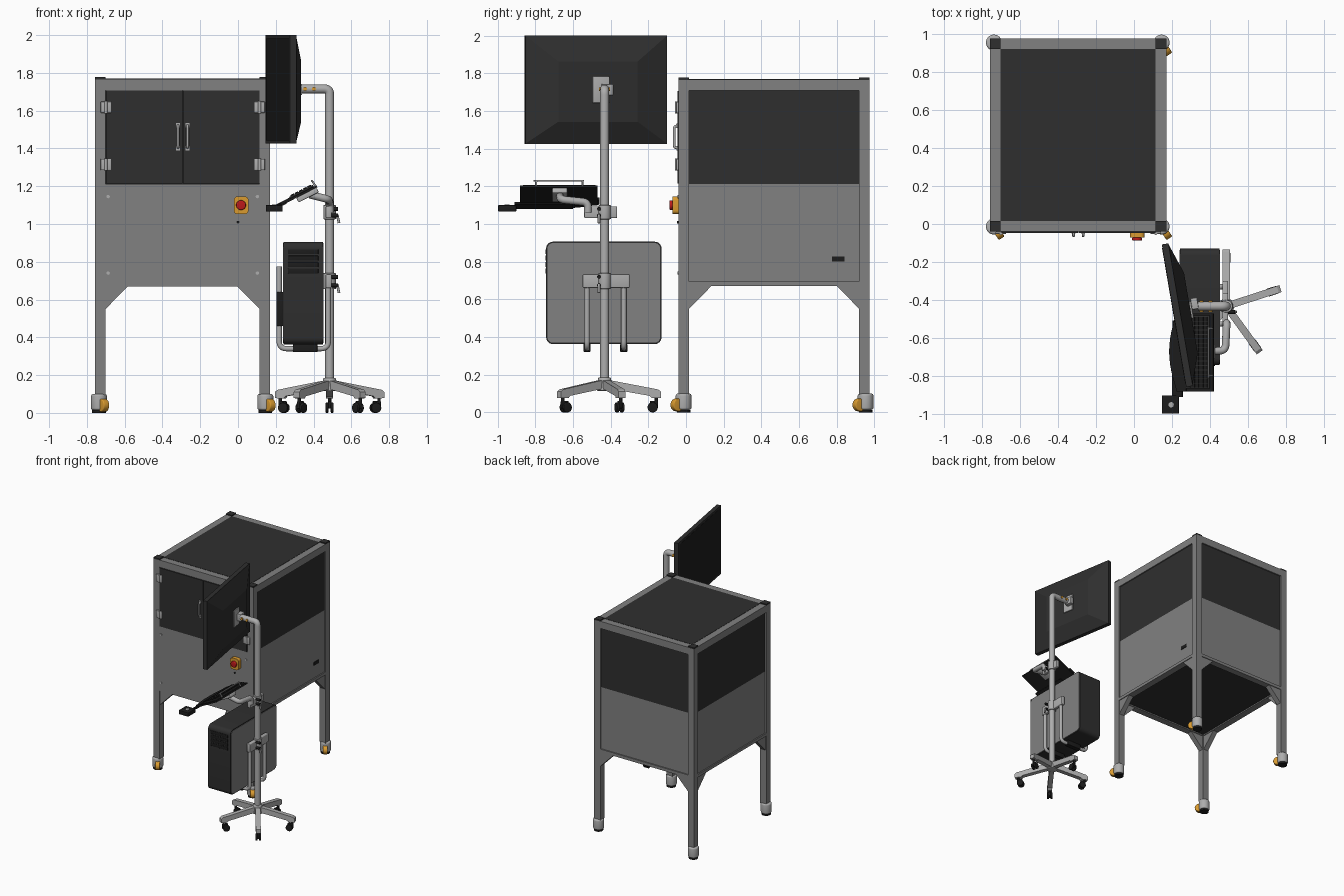
import bpy, bmesh, math
from math import sin, cos, pi, radians
from mathutils import Vector, Matrix

if "Cube" in bpy.data.objects:
    bpy.data.objects.remove(bpy.data.objects["Cube"])


def material(name, r, g, b):
    m = bpy.data.materials.new(name)
    m.diffuse_color = (r, g, b, 1)
    m.use_nodes = True
    m.node_tree.nodes["Principled BSDF"].inputs["Base Color"].default_value = m.diffuse_color
    return m


FRAME = material("frame_grey", .22, .22, .22)
LIGHT = material("light_grey", .42, .42, .42)
DARK = material("dark_panel", .028, .028, .028)
BLACK = material("black", .012, .012, .012)
ORANGE = material("orange", .7, .33, .03)
RED = material("red", .5, .01, .01)
I4 = Matrix.Identity(4)


def finish(name, bm, mat, M=I4, smooth=False):
    bmesh.ops.recalc_face_normals(bm, faces=bm.faces)
    me = bpy.data.meshes.new(name)
    bm.to_mesh(me)
    bm.free()
    me.transform(M)
    me.materials.append(mat)
    ob = bpy.data.objects.new(name, me)
    bpy.context.collection.objects.link(ob)
    if smooth:
        bpy.ops.object.select_all(action='DESELECT')
        ob.select_set(True)
        bpy.context.view_layer.objects.active = ob
        bpy.ops.object.shade_smooth_by_angle(angle=radians(35))
    return ob


def add_box(bm, lo, hi):
    lo, hi = Vector(lo), Vector(hi)
    return bmesh.ops.create_cube(bm, size=1, matrix=Matrix.Translation((lo + hi) / 2) @ Matrix.Diagonal((*(hi - lo), 1)))


def box(name, lo, hi, mat, bevel=0, M=I4):
    bm = bmesh.new()
    add_box(bm, lo, hi)
    if bevel:
        bmesh.ops.bevel(bm, geom=bm.edges[:], offset=bevel, segments=3, profile=.5, affect='EDGES')
    return finish(name, bm, mat, M, bevel > 0)


def cyl(name, p, q, r, mat, bevel=0, r2=None, n=32, M=I4):
    p, q = Vector(p), Vector(q)
    d = q - p
    bm = bmesh.new()
    T = Matrix.Translation((p + q) / 2) @ d.to_track_quat('Z', 'Y').to_matrix().to_4x4()
    bmesh.ops.create_cone(bm, cap_ends=True, segments=n, radius1=r, radius2=r if r2 is None else r2, depth=d.length, matrix=T)
    if bevel:
        rims = [e for e in bm.edges if any(len(f.verts) > 4 for f in e.link_faces)]
        bmesh.ops.bevel(bm, geom=rims, offset=bevel, segments=4, profile=.5, affect='EDGES')
    return finish(name, bm, mat, M, True)


def prism(name, pts, axis, a, b, mat, M=I4, smooth=False):
    """Extrude a 2D outline along x ('x': pts are y,z) or y ('y': pts are x,z) or z."""
    put = {'x': lambda u, v, w: (w, u, v), 'y': lambda u, v, w: (u, w, v), 'z': lambda u, v, w: (u, v, w)}[axis]
    bm = bmesh.new()
    f = bm.faces.new([bm.verts.new(put(u, v, a)) for u, v in pts])
    ex = bmesh.ops.extrude_face_region(bm, geom=[f])
    move = Vector(put(0, 0, b - a))
    bmesh.ops.translate(bm, vec=move, verts=[g for g in ex['geom'] if isinstance(g, bmesh.types.BMVert)])
    return finish(name, bm, mat, M, smooth)


def round_rect(u0, v0, u1, v1, r, n=6):
    corners = [(u1 - r, v1 - r), (u0 + r, v1 - r), (u0 + r, v0 + r), (u1 - r, v0 + r)]
    return [(cu + r * cos(pi / 2 * (k + i / n)), cv + r * sin(pi / 2 * (k + i / n)))
            for k, (cu, cv) in enumerate(corners) for i in range(n + 1)]


def tube(name, pts, r, bend, mat):
    """Round pipe along a path whose corners are rounded by bend."""
    pts = [Vector(p) for p in pts]
    path = [pts[0]]
    for a, b, c in zip(pts, pts[1:], pts[2:]):
        s, e = b + (a - b).normalized() * bend, b + (c - b).normalized() * bend
        path += [s * (1 - t) ** 2 + b * 2 * t * (1 - t) + e * t * t for t in [i / 8 for i in range(9)]]
    path.append(pts[-1])
    cu = bpy.data.curves.new(name, 'CURVE')
    cu.dimensions, cu.bevel_depth, cu.bevel_resolution, cu.use_fill_caps = '3D', r, 4, True
    sp = cu.splines.new('POLY')
    sp.points.add(len(path) - 1)
    for p, v in zip(sp.points, path):
        p.co = (*v, 1)
    tmp = bpy.data.objects.new(name + "_path", cu)
    bpy.context.collection.objects.link(tmp)
    bm = bmesh.new()
    bm.from_mesh(tmp.evaluated_get(bpy.context.evaluated_depsgraph_get()).to_mesh())
    bpy.data.objects.remove(tmp)
    return finish(name, bm, mat, I4, True)


# Cabinet frame: posts, caps, rails
X0, X1, Y0, Y1, W = -.757, .17, -.04, .975, .056
for i, x in enumerate((X0, X1 - W)):
    for j, y in enumerate((Y0, Y1 - W)):
        box("post", (x, y, .095), (x + W, y + W, 1.765), FRAME)
        box("post_cap", (x, y, 1.765), (x + W, y + W, 1.777), DARK)
        # Levelling caster with orange thumb wheel
        M = Matrix.Translation((-.736 if i == 0 else .145, -.013 if j == 0 else .953, 0)) @ Matrix.Rotation(-pi / 4 - .2, 4, 'Z')
        cyl("caster_cup", (0, 0, .014), (0, 0, .1), .042, LIGHT, .012, M=M)
        cyl("caster_foot", (0, 0, 0), (0, 0, .014), .036, BLACK, M=M)
        cyl("caster_thumb_wheel", (.04, -.018, .04), (.04, .018, .04), .034, ORANGE, .005, M=M)
        # Triangular corner gussets under the panels
        sx, sy = (1, -1)[i], (1, -1)[j]
        ex, ey = (x + W, x)[i], (y + W, y)[j]
        prism("gusset_x", [(ex, .55), (ex, .672), (ex + sx * .12, .672)], 'y', y + .006, y + W - .006, FRAME)
        prism("gusset_y", [(ey, .55), (ey, .672), (ey + sy * .12, .672)], 'x', x + .006, x + W - .006, FRAME)
xa, xb, ya, yb = X0 + W, X1 - W, Y0 + W, Y1 - W
for z0, z1 in ((.67, .695), (1.708, 1.768)):
    for y in (Y0, Y1 - W):
        box("rail_x", (xa, y, z0), (xb, y + W, z1), FRAME)
    for x in (X0, X1 - W):
        box("rail_y", (x, ya, z0), (x + W, yb, z1), FRAME)

# Cabinet panels
R = .01
for label, z0, z1, m in (("lower", .69, 1.212, FRAME), ("upper", 1.212, 1.71, DARK)):
    box(label + "_back_panel", (xa, Y1 - R - .012, z0), (xb, Y1 - R, z1), m)
    for x in (X0 + R, X1 - R - .012):
        box(label + "_side_panel", (x, ya, z0), (x + .012, yb, z1), m)
box("lower_front_panel", (xa, Y0, .69), (xb, Y0 + .012, 1.212), FRAME)
box("roof_panel", (xa, ya, 1.755), (xb, yb, 1.77), DARK)
box("floor_panel", (X0 + .03, Y0 + .03, .68), (X1 - .03, Y1 - .03, .69), DARK)
box("side_vent", (X1 - R, .775, .8), (X1 - R + .004, .84, .828), BLACK)

# Doors, handles, hinges
for s in (-1, 1):
    c = -.2925
    box("door", (min(c + s * .002, c + s * .405), Y0 - .006, 1.215), (max(c + s * .002, c + s * .405), Y0 + .008, 1.706), DARK)
    x = c + s * .025
    tube("door_handle", [(x, Y0, 1.405), (x, Y0 - .022, 1.405), (x, Y0 - .022, 1.52), (x, Y0, 1.52)], .007, .012, LIGHT)
    for z in (1.402, 1.522):
        box("handle_foot", (x - .01, Y0 - .01, z - .012), (x + .01, Y0 - .004, z + .012), LIGHT)
    for z in (1.315, 1.618):
        x = c + s * .407
        box("hinge", (x - .028, Y0 - .012, z - .03), (x + .028, Y0, z + .03), LIGHT, .003)
        cyl("hinge_pin", (x, Y0 - .01, z - .032), (x, Y0 - .01, z + .032), .008, LIGHT, n=16)
    for z in (.74, 1.145):
        cyl("panel_screw", (c + s * .395, Y0 + .002, z), (c + s * .395, Y0 - .004, z), .009, LIGHT, n=16)

# Emergency stop and indicator
prism("stop_box", round_rect(-.022, 1.052, .055, 1.146, .02), 'y', Y0, Y0 - .032, ORANGE, smooth=True)
cyl("stop_button", (.016, Y0 - .03, 1.1), (.016, Y0 - .048, 1.1), .026, RED, .006)
cyl("indicator", (0, Y0, 1.01), (0, Y0 - .008, 1.01), .007, BLACK, n=16)

# Stand: five star base, pole with elbow
PX, PY = .485, -.432
cyl("base_hub", (PX, PY, .115), (PX, PY, .185), .042, LIGHT, .006, r2=.034)
for k in range(5):
    M = Matrix.Translation((PX, PY, 0)) @ Matrix.Rotation(radians(18 + 72 * k), 4, 'Z')
    prism("base_leg", [(.02, .125), (.02, .172), (.06, .165), (.285, .122), (.299, .11), (.299, .078), (.25, .076), (.24, .088), (.07, .118)],
          'y', -.019, .019, LIGHT, M)
    cyl("stand_caster_stem", (.275, 0, .03), (.275, 0, .08), .009, BLACK, n=16, M=M)
    box("stand_caster_fork", (.24, -.008, .022), (.284, .008, .062), BLACK, .004, M)
    for s in (-1, 1):
        cyl("stand_caster_wheel", (.255, s * .006, .027), (.255, s * .021, .027), .027, BLACK, .004, M=M)
tube("stand_pole", [(PX, PY, .15), (PX, PY, 1.715), (.335, PY, 1.715)], .024, .03, LIGHT)
for x in (.355, .402):
    cyl("arm_bolt", (x, PY - .03, 1.715), (x, PY + .03, 1.715), .01, ORANGE, n=16)

# Monitor, turned slightly, with tapered back and mount plate
M = Matrix.Translation((.21, -.482, 1.7125)) @ Matrix.Rotation(radians(9.7), 4, 'Z')
box("monitor_case", (0, -.38, -.2875), (.035, .38, .2875), DARK, 0, M)
box("monitor_screen", (-.002, -.362, -.27), (0, .362, .27), BLACK, 0, M)
bm = bmesh.new()
back = add_box(bm, (.035, -.375, -.282), (.09, .375, .282))['verts']
for v in back:
    if v.co.x > .06:
        v.co.y *= .57
        v.co.z = -.17 if v.co.z < 0 else .15
finish("monitor_back", bm, DARK, M)
box("mount_plate", (.09, -.03, -.07), (.1, .06, .07), LIGHT, .003, M)
box("mount_block", (.1, .015, -.03), (.135, .075, .03), LIGHT, .004, M)

# Pole clamps and knobs
for n, y0, y1, z0, z1 in (("tray", -.54, -.365, 1.025, 1.1), ("tower", -.548, -.3, .655, .74)):
    box(n + "_clamp", (.464, y0, z0 + .006), (.495, y1, z1 - .006), LIGHT, .006)
    cyl(n + "_clamp_collar", (PX, PY, z0), (PX, PY, z1), .033, LIGHT, .004)
    for z in (z0 + .02, z1 - .02):
        cyl(n + "_clamp_bolt", (.49, PY - .03, z), (.53, PY - .03, z), .01, BLACK, n=16)
    cyl(n + "_clamp_lever", (.525, PY - .03, z0 + .025), (.535, PY - .03, z0 - .02), .007, LIGHT, n=12)

# Tray arm
tube("tray_arm", [(.487, -.52, 1.06), (.487, -.52, 1.115), (.48, -.665, 1.13), (.38, -.67, 1.155)], .02, .03, LIGHT)

# Keyboard tray, tilted about y: tray, palm rest, keyboard, keys, rail
T = Matrix.Translation((.305, 0, 1.145)) @ Matrix.Rotation(radians(-27), 4, 'Y')
box("tray_bracket", (.0, -.71, -.035), (.12, -.63, -.008), LIGHT, .005, T)
box("keyboard_tray", (-.085, -.88, -.008), (.125, -.47, .004), BLACK, 0, T)
palm = [(-.085, -.88)] + [(-.085 - .045 * sin(pi * i / 12), -.88 + .42 * i / 12) for i in range(1, 12)] + [(-.085, -.46), (-.03, -.46), (-.03, -.88)]
prism("palm_rest", palm, 'z', -.004, .01, BLACK, T)
box("keyboard", (-.03, -.865, .004), (.11, -.48, .014), DARK, .003, T)
bm = bmesh.new()
for r in range(5):
    for c in range(16):
        u, v = -.022 + r * .025, -.858 + c * .0233
        add_box(bm, (u, v, .013), (u + .021, v + .0195, .02))
finish("keyboard_keys", bm, BLACK, T)
tube("tray_rail", [T @ Vector(p) for p in ((.12, -.795, 0), (.115, -.795, .036), (.115, -.55, .036), (.12, -.55, 0))], .005, .01, LIGHT)
box("rail_crossbar", (.111, -.81, .032), (.119, -.54, .04), LIGHT, .002, T)
# Mouse shelf
box("mouse_link", (-.12, -.91, -.012), (-.06, -.6, -.002), BLACK, 0, T)
box("mouse_shelf", (.147, -.997, 1.066), (.236, -.9, 1.1), BLACK, .004)
cyl("mouse_shelf_bolt", (.195, -.95, 1.098), (.195, -.95, 1.103), .014, LIGHT, n=20)

# Computer tower
prism("tower_case", round_rect(-.742, .363, -.13, .906, .035), 'x', .242, .449, DARK, smooth=True)
for x in (.239, .449):
    prism("tower_side_panel", round_rect(-.735, .37, -.137, .899, .03), 'x', x, x + .003, FRAME, smooth=True)
for k in range(4):
    box("drive_bay", (.265, -.746, .84 - k * .034), (.425, -.74, .866 - k * .034), BLACK, .002)

# Tower cradle: two hooked tubes with pads
for y in (-.525, -.33):
    tube("cradle_tube", [(.478, y, .72), (.478, y, .34), (.218, y, .34), (.218, y, .775)], .014, .04, LIGHT)
    box("cradle_side_pad", (.203, y - .019, .46), (.239, y + .019, .64), BLACK, .003)
    box("cradle_base_pad", (.29, y - .019, .322), (.42, y + .019, .363), BLACK, .003)
